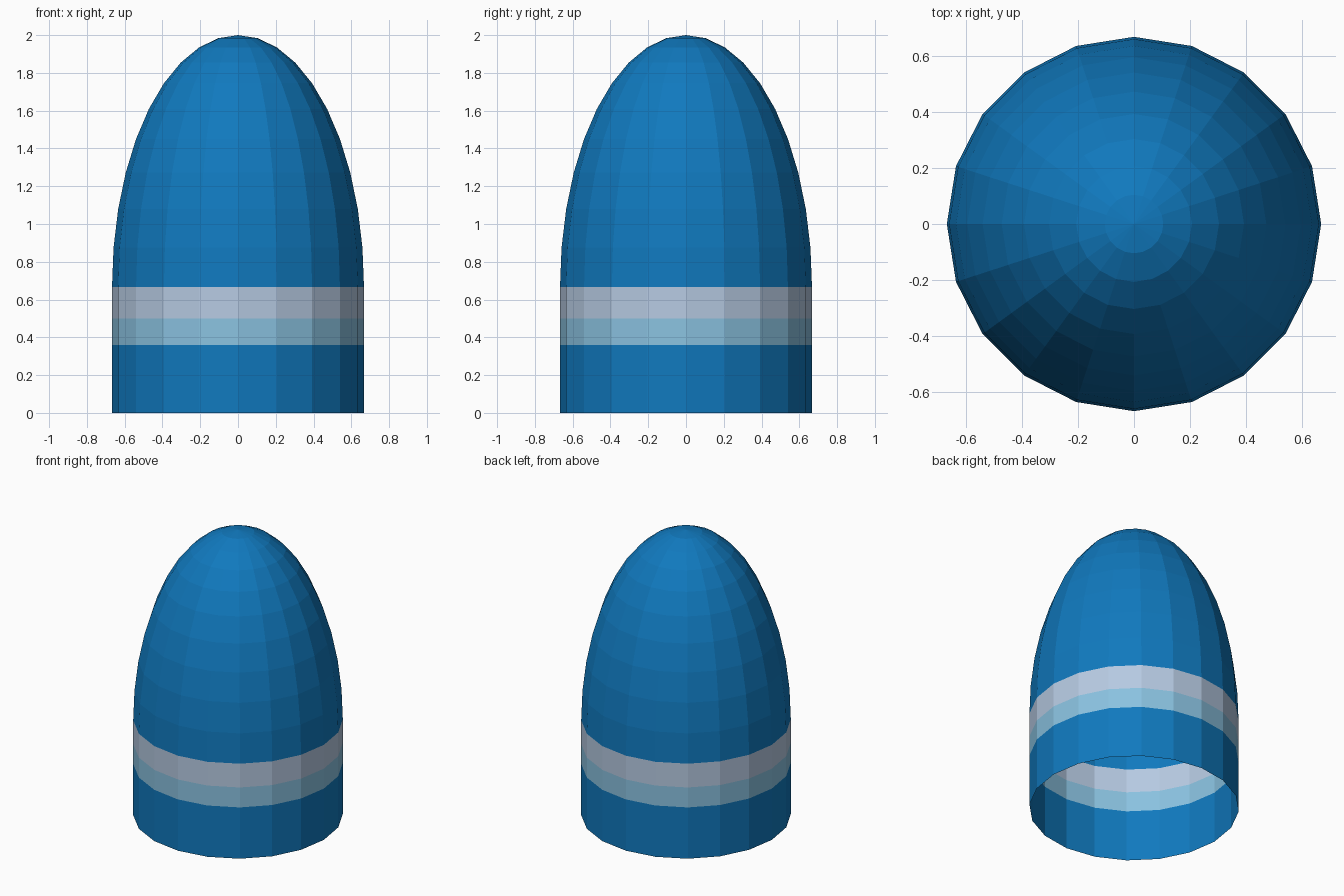
import bpy, bmesh, math

if "Cube" in bpy.data.objects:
    bpy.data.objects.remove(bpy.data.objects["Cube"])

SIDES = 20
RADIUS = 0.667
SHOULDER = 0.667   # height where the dome starts
DOME_STEPS = 10


def linear(c):
    c /= 255
    return c / 12.92 if c <= 0.04045 else ((c + 0.055) / 1.055) ** 2.4


def material(name, rgb):
    m = bpy.data.materials.new(name)
    m.diffuse_color = [linear(c) for c in rgb] + [1]
    m.use_nodes = True
    m.node_tree.nodes["Principled BSDF"].inputs["Base Color"].default_value = m.diffuse_color
    return m


mats = [material("blue", (16, 121, 190)),
        material("light blue", (138, 194, 224)),
        material("pale grey", (182, 202, 226))]

# Profile: straight skirt with band edges, then an elliptical dome
profile = [(RADIUS, 0), (RADIUS, 0.36), (RADIUS, 0.5)]
for i in range(DOME_STEPS):
    a = math.radians(90) * i / DOME_STEPS
    profile.append((RADIUS * math.cos(a),
                    SHOULDER + (2 - SHOULDER) * math.sin(a)))

# Open-bottomed shell: rings of quads closed by a fan at the tip
bm = bmesh.new()
rings = []
for r, z in profile:
    rings.append([bm.verts.new((r * math.cos(math.tau * k / SIDES),
                                r * math.sin(math.tau * k / SIDES), z))
                  for k in range(SIDES)])
tip = bm.verts.new((0, 0, 2))
for low, high in zip(rings, rings[1:]):
    for k in range(SIDES):
        n = (k + 1) % SIDES
        bm.faces.new((low[k], low[n], high[n], high[k]))
for k in range(SIDES):
    bm.faces.new((rings[-1][k], rings[-1][(k + 1) % SIDES], tip))

# Painted bands chosen by height
for f in bm.faces:
    z = f.calc_center_median().z
    if 0.36 < z < 0.5:
        f.material_index = 1
    elif 0.5 < z < SHOULDER:
        f.material_index = 2

mesh = bpy.data.meshes.new("domed_shell")
bm.to_mesh(mesh)
bm.free()
for m in mats:
    mesh.materials.append(m)
shell = bpy.data.objects.new("domed_shell", mesh)
bpy.context.collection.objects.link(shell)
